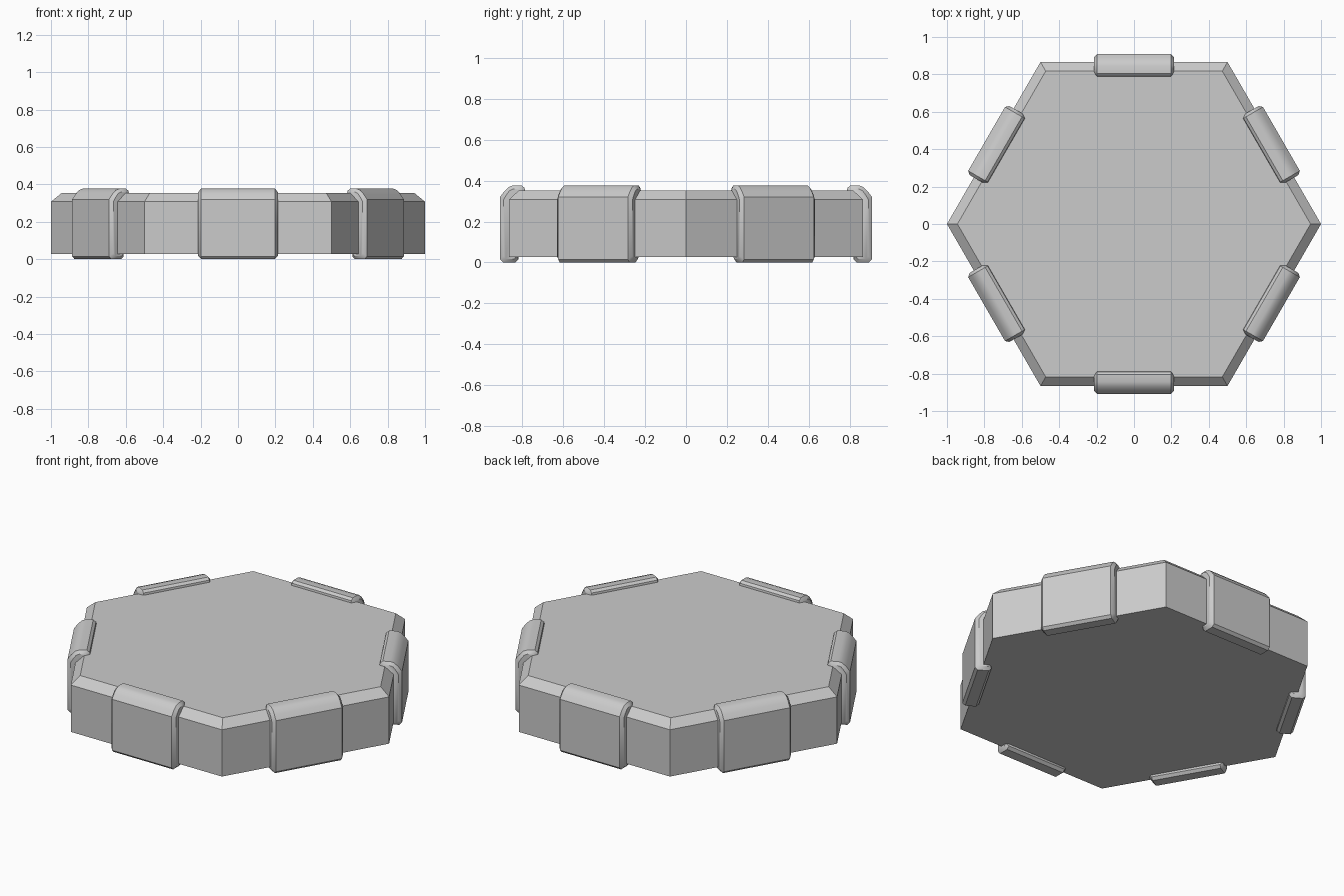
import bpy, bmesh, math
from mathutils import Matrix

if "Cube" in bpy.data.objects:
    bpy.data.objects.remove(bpy.data.objects["Cube"])


def loft(name, rings):
    """Skin a stack of equal-sized closed rings and cap both ends."""
    bm = bmesh.new()
    loops = [[bm.verts.new(p) for p in ring] for ring in rings]
    n = len(loops[0])
    for a, b in zip(loops, loops[1:]):
        for i in range(n):
            j = (i + 1) % n
            bm.faces.new((a[i], a[j], b[j], b[i]))
    bm.faces.new(loops[0])
    bm.faces.new(loops[-1])
    bmesh.ops.recalc_face_normals(bm, faces=bm.faces)
    mesh = bpy.data.meshes.new(name)
    bm.to_mesh(mesh)
    bm.free()
    obj = bpy.data.objects.new(name, mesh)
    bpy.context.collection.objects.link(obj)
    return obj


def hexagon(r, z):
    return [(r * math.cos(math.radians(60 * i)), r * math.sin(math.radians(60 * i)), z)
            for i in range(6)]


# Hexagonal slab with a chamfered top rim
loft("hex_slab", [hexagon(1.0, 0.027), hexagon(1.0, 0.307), hexagon(0.944, 0.353)])

# Clamp cross-section: (distance from centre, height)
profile = [(0.91, 0.015), (0.895, 0.0), (0.835, 0.0), (0.82, 0.015), (0.82, 0.03),
           (0.787, 0.35), (0.79, 0.365), (0.805, 0.377), (0.845, 0.377),
           (0.868, 0.369), (0.89, 0.347), (0.91, 0.32)]


def clamp_ring(x, inset):
    cd, cz = 0.85, 0.188
    kd, kz = 1 - inset / 0.06, 1 - inset / 0.188
    return [(x, -(cd + (d - cd) * kd), cz + (z - cz) * kz) for d, z in profile]


# Six edge clamps with bevelled ends
for i in range(6):
    clamp = loft(f"edge_clamp_{i + 1}", [clamp_ring(-0.213, 0.018), clamp_ring(-0.197, 0),
                                         clamp_ring(0.197, 0), clamp_ring(0.213, 0.018)])
    clamp.data.transform(Matrix.Rotation(math.radians(60 * i), 4, 'Z'))
    bpy.ops.object.select_all(action='DESELECT')
    clamp.select_set(True)
    bpy.context.view_layer.objects.active = clamp
    bpy.ops.object.shade_smooth_by_angle(angle=math.radians(35))
